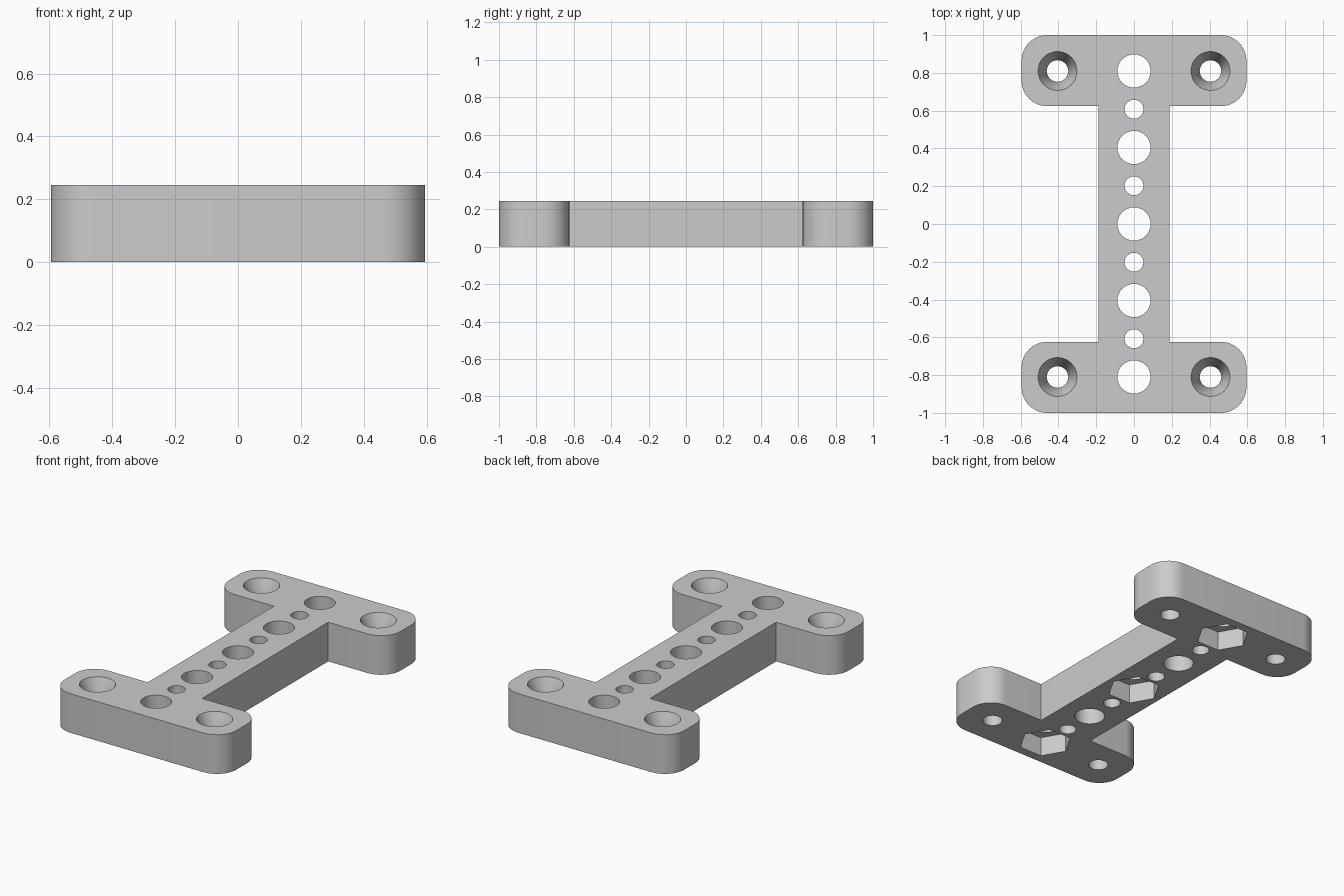
import bpy, bmesh, math

cube = bpy.data.objects.get("Cube")
if cube:
    bpy.data.objects.remove(cube, do_unlink=True)

TOP = 0.245          # plate thickness
SPACING = 0.405      # hole pitch

grey = bpy.data.materials.new("plain grey")
grey.use_nodes = True
colour = (0.6, 0.6, 0.6, 1)
grey.diffuse_color = colour
grey.node_tree.nodes["Principled BSDF"].inputs["Base Color"].default_value = colour


def add_object(name, bm):
    bmesh.ops.recalc_face_normals(bm, faces=bm.faces)
    mesh = bpy.data.meshes.new(name)
    bm.to_mesh(mesh)
    bm.free()
    mesh.materials.append(grey)
    obj = bpy.data.objects.new(name, mesh)
    bpy.context.collection.objects.link(obj)
    return obj


def revolve(bm, x, y, profile, sides):
    """Closed solid from a list of (radius, height) rings."""
    rings = []
    for r, z in profile:
        rings.append([bm.verts.new((x + r * math.cos(math.tau * i / sides),
                                    y + r * math.sin(math.tau * i / sides), z))
                      for i in range(sides)])
    for low, high in zip(rings, rings[1:]):
        for i in range(sides):
            j = (i + 1) % sides
            bm.faces.new((low[i], low[j], high[j], high[i]))
    bm.faces.new(rings[0])
    bm.faces.new(rings[-1])


def corner(cx, cy, r, start, steps=12):
    return [(cx + r * math.cos(start + math.pi / 2 * i / steps),
             cy + r * math.sin(start + math.pi / 2 * i / steps))
            for i in range(steps + 1)]


# Outline: quarter of the I shape, mirrored to all sides
R, HALF_X, WEB, INNER_Y = 0.135, 0.595, 0.188, 0.624
quarter = [(WEB, INNER_Y)]
quarter += corner(HALF_X - R, INNER_Y + R, R, -math.pi / 2)
quarter += corner(HALF_X - R, 1 - R, R, 0)
half = quarter + [(-x, y) for x, y in reversed(quarter)]
outline = half + [(-x, -y) for x, y in half]

bm = bmesh.new()
base = bm.faces.new([bm.verts.new((x, y, 0)) for x, y in outline])
top = bmesh.ops.extrude_face_region(bm, geom=[base])["geom"]
bmesh.ops.translate(bm, vec=(0, 0, TOP),
                    verts=[v for v in top if isinstance(v, bmesh.types.BMVert)])
plate = add_object("mounting_plate", bm)

# Through holes along the web, alternating wide and narrow
holes = bmesh.new()
for i in range(-4, 5):
    r = 0.05 if i % 2 else 0.088
    revolve(holes, 0, i * SPACING / 2, [(r, -0.1), (r, TOP + 0.1)], 48)

# Countersunk screw holes in the four corners
sink = [(0.057, -0.1), (0.057, TOP - 0.13), (0.085, TOP - 0.045),
        (0.103, TOP), (0.103, TOP + 0.1)]
for x in (-SPACING, SPACING):
    for y in (-2 * SPACING, 2 * SPACING):
        revolve(holes, x, y, sink, 48)

# Hexagonal nut pockets in the underside
pockets = bmesh.new()
for i in (-1, 0, 1):
    revolve(pockets, 0, i * 2 * SPACING, [(0.155, -0.1), (0.155, 0.122)], 6)

cutters = [add_object("hole_cutter", holes), add_object("pocket_cutter", pockets)]
for cutter in cutters:
    cutter.hide_render = True
    cut = plate.modifiers.new(cutter.name, "BOOLEAN")
    cut.operation = "DIFFERENCE"
    cut.solver = "EXACT"
    cut.object = cutter

# Bake the cuts and drop the helpers
bpy.context.view_layer.update()
graph = bpy.context.evaluated_depsgraph_get()
cut_mesh = bpy.data.meshes.new_from_object(plate.evaluated_get(graph))
plate.modifiers.clear()
plate.data = cut_mesh
for cutter in cutters:
    bpy.data.objects.remove(cutter, do_unlink=True)

bpy.ops.object.select_all(action="DESELECT")
plate.select_set(True)
bpy.context.view_layer.objects.active = plate
bpy.ops.object.shade_smooth_by_angle(angle=math.radians(30))
